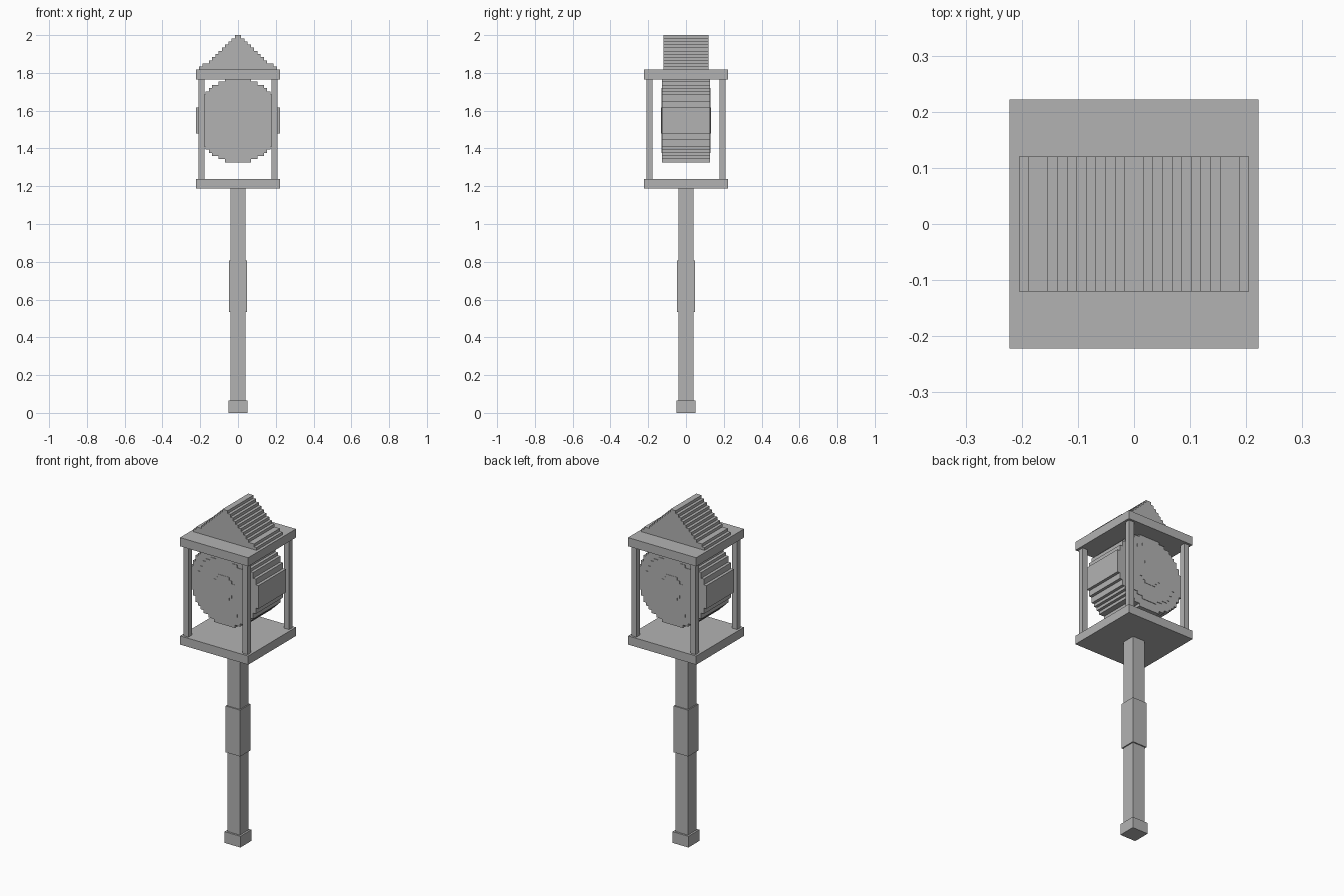
import bpy
import math

STEP = 0.0171  # size of one stair step

if "Cube" in bpy.data.objects:
    bpy.data.objects.remove(bpy.data.objects["Cube"], do_unlink=True)

grey = bpy.data.materials.new("plain grey")
grey.use_nodes = True
colour = (0.45, 0.45, 0.45, 1)
grey.diffuse_color = colour
grey.node_tree.nodes["Principled BSDF"].inputs["Base Color"].default_value = colour


def make_object(name, verts, faces):
    mesh = bpy.data.meshes.new(name)
    mesh.from_pydata(verts, [], faces)
    mesh.materials.append(grey)
    obj = bpy.data.objects.new(name, mesh)
    bpy.context.collection.objects.link(obj)
    return obj


def extrude_profile(name, profile, depth):
    """Extrude a clockwise (x, z) outline to both sides of y = 0."""
    n = len(profile)
    verts = [(x, y, z) for y in (-depth, depth) for x, z in profile]
    faces = [tuple(reversed(range(n))), tuple(range(n, 2 * n))]
    faces += [(i, (i + 1) % n, n + (i + 1) % n, n + i) for i in range(n)]
    return make_object(name, verts, faces)


def box(name, half, bottom, top, x=0, y=0):
    profile = [(-half, bottom), (-half, top), (half, top), (half, bottom)]
    obj = extrude_profile(name, profile, half)
    obj.location = (x, y, 0)
    return obj


def stepped(name, half_widths, bottom, rise, depth):
    """Symmetric stack of rows, each with its own half width."""
    right = []
    for i, w in enumerate(half_widths):
        for z in (bottom + i * rise, bottom + (i + 1) * rise):
            # merge rows of equal width into one straight side
            if len(right) > 1 and right[-1][0] == right[-2][0] == w:
                right[-1] = (w, z)
            elif not right or right[-1] != (w, z):
                right.append((w, z))
    left = [(-x, z) for x, z in right]
    return extrude_profile(name, left + right[::-1], depth)


def stepped_disc(name, cells, depth, centre=1.548):
    widths = [round(math.sqrt(cells ** 2 - (k + 0.5) ** 2)) * STEP
              for k in range(-cells, cells)]
    return stepped(name, widths, centre - cells * STEP, STEP, depth)


# Pole with its foot and sleeve
box("pole", 0.0405, 0.03, 1.19, 0, 0)
box("pole_foot", 0.0515, 0, 0.066)
box("pole_sleeve", 0.0475, 0.533, 0.806)

# Open cage: two slabs joined by corner posts
box("lower_slab", 0.222, 1.187, 1.238)
box("upper_slab", 0.222, 1.766, 1.817)
for side, x in (("right", -0.193), ("left", 0.193)):
    for end, y in (("front", -0.193), ("back", 0.193)):
        box(f"{end}_{side}_post", 0.016, 1.238, 1.766, x, y)

# Stepped disc with shallow raised faces
stepped_disc("disc", 13, 0.127)
stepped_disc("disc_face", 10, 0.13)
stepped_disc("disc_centre", 4, 0.132)

# Stepped gable roof
roof_cells = [12, 11] + list(range(9, 0, -1))
stepped("roof", [c * STEP for c in roof_cells], 1.817,
        (2 - 1.817) / len(roof_cells), 0.12)
